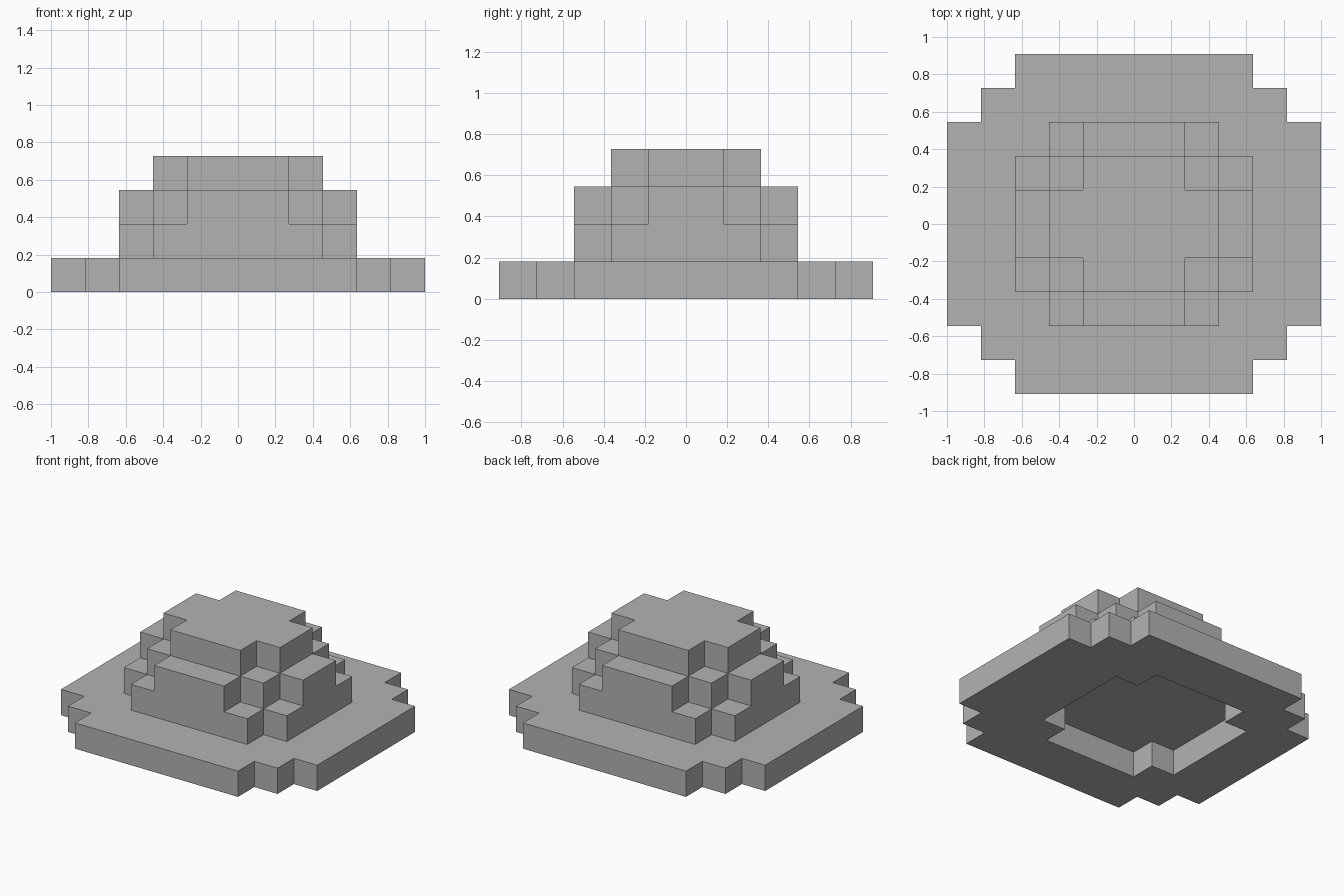
import bpy
import bmesh

cube = bpy.data.objects.get("Cube")
if cube:
    bpy.data.objects.remove(cube, do_unlink=True)

UNIT = 2 / 11  # one block

grey = bpy.data.materials.new("plain grey")
grey.use_nodes = True
grey.diffuse_color = (0.45, 0.45, 0.45, 1)
grey.node_tree.nodes["Principled BSDF"].inputs["Base Color"].default_value = grey.diffuse_color


def stepped_outline(steps, shift=0):
    """Closed outline, in blocks, of overlapping centred rectangles given as half sizes."""
    quarter = [steps[0]]
    for (x0, y0), (x1, y1) in zip(steps, steps[1:]):
        quarter += [(x1, y0), (x1, y1)]
    half = quarter + [(-x, y) for x, y in reversed(quarter)]
    return [(x + shift, y) for x, y in half + [(x, -y) for x, y in reversed(half)]]


def layer(name, level, *outlines):
    """One block high slab; any outline after the first is a hole."""
    bm = bmesh.new()
    edges = []
    for outline in outlines:
        verts = [bm.verts.new((x * UNIT, y * UNIT, level * UNIT)) for x, y in outline]
        edges += [bm.edges.new((a, b)) for a, b in zip(verts, verts[1:] + verts[:1])]
    bmesh.ops.triangle_fill(bm, edges=edges, use_beauty=True, normal=(0, 0, 1))
    raised = bmesh.ops.extrude_face_region(bm, geom=bm.faces[:], use_keep_orig=True)["geom"]
    top = [v for v in raised if isinstance(v, bmesh.types.BMVert)]
    bmesh.ops.translate(bm, verts=top, vec=(0, 0, UNIT))
    bmesh.ops.recalc_face_normals(bm, faces=bm.faces[:])
    mesh = bpy.data.meshes.new(name)
    bm.to_mesh(mesh)
    bm.free()
    mesh.materials.append(grey)
    bpy.context.collection.objects.link(bpy.data.objects.new(name, mesh))


# Wide base with an off-centre recess underneath
layer("base", 0,
      stepped_outline([(5.5, 3), (4.5, 4), (3.5, 5)]),
      stepped_outline([(3, 2), (2, 3)], shift=-0.5))

# Stacked tiers
layer("lower_tier", 1, stepped_outline([(3.5, 2), (2.5, 3)]))
layer("middle_tier", 2, stepped_outline([(3.5, 1), (2.5, 2), (1.5, 3)]))
layer("top_tier", 3, stepped_outline([(2.5, 1), (1.5, 2)]))
